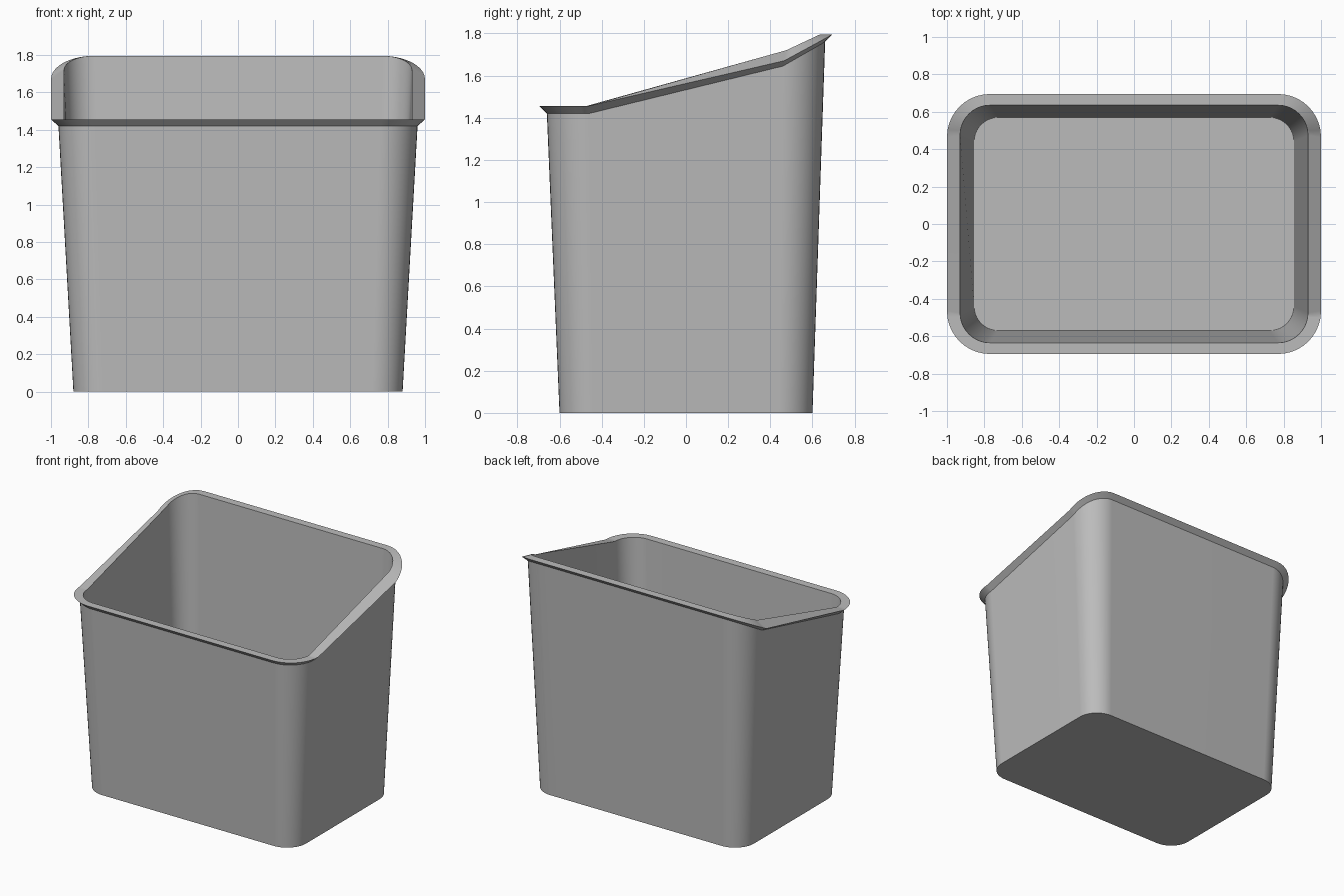
import bpy, bmesh
from math import sin, cos, pi

cube = bpy.data.objects.get("Cube")
if cube:
    bpy.data.objects.remove(cube, do_unlink=True)

STEPS = 10  # segments per rounded corner


def material(name, colour):
    mat = bpy.data.materials.new(name)
    mat.use_nodes = True
    mat.diffuse_color = colour
    mat.node_tree.nodes["Principled BSDF"].inputs["Base Color"].default_value = colour
    return mat


def ring(bm, hx, hy, radius, front, side=None, back=None):
    """Rounded rectangle; its height sweeps up from front to side to back."""
    side = front if side is None else side
    back = front if back is None else back
    verts = []
    for quarter, (sx, sy) in enumerate([(1, 1), (-1, 1), (-1, -1), (1, -1)]):
        for i in range(STEPS + 1):
            a = (quarter + i / STEPS) * pi / 2
            z = side + (back - side) * sin(a) if sy > 0 else front
            verts.append(bm.verts.new((sx * (hx - radius) + radius * cos(a),
                                       sy * (hy - radius) + radius * sin(a), z)))
    return verts


def bridge(bm, lower, upper):
    n = len(lower)
    for i in range(n):
        j = (i + 1) % n
        bm.faces.new((lower[i], lower[j], upper[j], upper[i]))


# Bin: outer wall, flared rim, inner wall and floor in one loft
bm = bmesh.new()
rings = [
    ring(bm, 0.88, 0.60, 0.16, 0.0),
    ring(bm, 0.96, 0.66, 0.20, 1.42, 1.645, 1.76),
    ring(bm, 1.00, 0.695, 0.23, 1.455, 1.67, 1.795),
    ring(bm, 0.93, 0.635, 0.16, 1.455, 1.72, 1.795),
    ring(bm, 0.855, 0.57, 0.13, 0.03),
]
for lower, upper in zip(rings, rings[1:]):
    bridge(bm, lower, upper)
bm.faces.new(rings[0][::-1])
bm.faces.new(rings[-1])
bmesh.ops.recalc_face_normals(bm, faces=bm.faces)

mesh = bpy.data.meshes.new("waste_bin")
bm.to_mesh(mesh)
bm.free()
waste_bin = bpy.data.objects.new("waste_bin", mesh)
bpy.context.collection.objects.link(waste_bin)
mesh.materials.append(material("grey plastic", (0.5, 0.5, 0.5, 1)))

# Smooth corners, crisp rim, flat broad sides
bpy.ops.object.select_all(action='DESELECT')
waste_bin.select_set(True)
bpy.context.view_layer.objects.active = waste_bin
bpy.ops.object.shade_smooth_by_angle(angle=pi / 6)
normals = waste_bin.modifiers.new("flat_sides", 'WEIGHTED_NORMAL')
normals.keep_sharp = True
